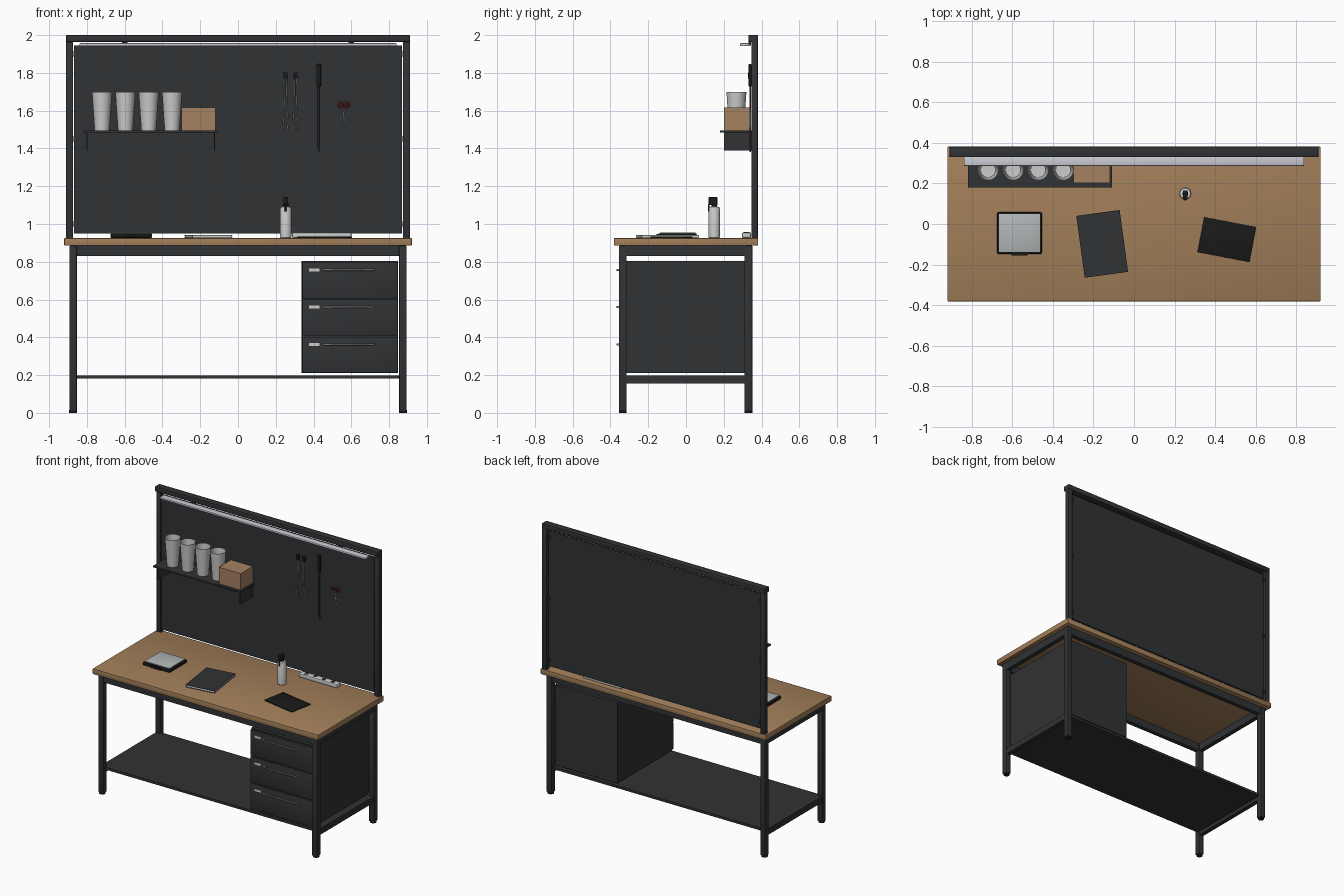
import bpy, bmesh, math
from mathutils import Vector

if "Cube" in bpy.data.objects:
    bpy.data.objects.remove(bpy.data.objects["Cube"])


def material(name, rgb):
    m = bpy.data.materials.new(name)
    m.diffuse_color = (*rgb, 1)
    m.use_nodes = True
    m.node_tree.nodes["Principled BSDF"].inputs["Base Color"].default_value = m.diffuse_color
    return m


STEEL = material("dark_steel", (0.03, 0.032, 0.035))
BLACK = material("black", (0.01, 0.01, 0.01))
WOOD = material("wood", (0.36, 0.21, 0.1))
CARD = material("cardboard", (0.38, 0.22, 0.12))
WHITE = material("white", (0.75, 0.75, 0.72))
METAL = material("metal", (0.45, 0.47, 0.48))
LAMP = material("lamp", (0.6, 0.6, 0.66))
RED = material("red", (0.15, 0.015, 0.015))


def finish(name, bm, mat, smooth=False):
    me = bpy.data.meshes.new(name)
    bmesh.ops.recalc_face_normals(bm, faces=bm.faces)
    bm.to_mesh(me)
    bm.free()
    ob = bpy.data.objects.new(name, me)
    bpy.context.collection.objects.link(ob)
    me.materials.append(mat)
    if smooth:
        bpy.ops.object.select_all(action='DESELECT')
        ob.select_set(True)
        bpy.context.view_layer.objects.active = ob
        bpy.ops.object.shade_smooth_by_angle(angle=math.radians(35))
    return ob


def box(name, x, y, z, mat=STEEL, bevel=0.0, turn=0.0):
    """Box from (min, max) pairs, optionally bevelled and turned about its own centre."""
    bm = bmesh.new()
    bmesh.ops.create_cube(bm, size=1)
    for v in bm.verts:
        v.co = Vector([v.co[i] * (r[1] - r[0]) for i, r in enumerate((x, y, z))])
    if bevel:
        bmesh.ops.bevel(bm, geom=bm.edges[:], offset=bevel, segments=2, profile=0.5, affect='EDGES')
    ob = finish(name, bm, mat, bevel > 0)
    ob.location = [(r[0] + r[1]) / 2 for r in (x, y, z)]
    ob.rotation_euler.z = turn
    return ob


def lathe(name, x, y, profile, mat, sides=32):
    """Spin (radius, z) points about a vertical axis."""
    bm = bmesh.new()
    vs = [bm.verts.new((r, 0, z)) for r, z in profile]
    es = [bm.edges.new(p) for p in zip(vs, vs[1:])]
    bmesh.ops.spin(bm, geom=vs + es, axis=(0, 0, 1), cent=(0, 0, 0),
                   steps=sides, angle=2 * math.pi)
    bmesh.ops.remove_doubles(bm, verts=bm.verts, dist=1e-5)
    ob = finish(name, bm, mat, True)
    ob.location = (x, y, 0)
    return ob


def wire(name, points, radius, mat, closed=False):
    """Round rod along a path."""
    cu = bpy.data.curves.new(name, 'CURVE')
    cu.dimensions = '3D'
    cu.bevel_depth = radius
    cu.bevel_resolution = 2
    cu.use_fill_caps = True
    sp = cu.splines.new('POLY')
    sp.points.add(len(points) - 1)
    for p, co in zip(sp.points, points):
        p.co = (*co, 1)
    sp.use_cyclic_u = closed
    cu.materials.append(mat)
    ob = bpy.data.objects.new(name, cu)
    bpy.context.collection.objects.link(ob)
    return ob


# Table top, legs, feet and rails
box("table_top", (-0.92, 0.92), (-0.382, 0.382), (0.885, 0.925), WOOD, 0.003)
for sx, side in ((-1, "left"), (1, "right")):
    cx = sx * 0.873
    for cy, end in ((-0.335, "front"), (0.33, "back")):
        box(f"{end}_{side}_leg", (cx - 0.02, cx + 0.02), (cy - 0.021, cy + 0.021), (0.01, 0.885), STEEL, 0.003)
        lathe(f"{end}_{side}_foot", cx, cy, [(0, 0), (0.021, 0), (0.021, 0.014), (0, 0.014)], BLACK, 20)
    box(f"{side}_top_rail", (cx - 0.016, cx + 0.016), (-0.316, 0.311), (0.83, 0.885))
    box(f"{side}_lower_rail", (cx - 0.016, cx + 0.016), (-0.316, 0.311), (0.155, 0.182))
    # Upright post of the back panel
    xs = sorted((sx * 0.873, sx * 0.91))
    box(f"{side}_post", xs, (0.346, 0.38), (0.925, 1.966), STEEL, 0.002)
for cy, end in ((-0.335, "front"), (0.33, "back")):
    box(f"{end}_top_rail", (-0.855, 0.855), (cy - 0.016, cy + 0.016), (0.83, 0.885))
box("lower_shelf", (-0.857, 0.857), (-0.335, 0.33), (0.181, 0.199))
for sx, side in ((-1, "left"), (1, "right")):
    xs = sorted((sx * 0.855, sx * 0.888))
    box(f"{side}_shelf_edge", xs, (-0.316, 0.311), (0.181, 0.199))

# Drawer cabinet
box("cabinet_body", (0.337, 0.847), (-0.325, 0.32), (0.21, 0.803))
for i in range(3):
    z = 0.212 + i * 0.197
    box(f"drawer_front_{i + 1}", (0.34, 0.846), (-0.343, -0.325), (z, z + 0.191), STEEL, 0.003)
    h = z + 0.151
    wire(f"drawer_handle_{i + 1}", [(0.455, -0.343, h), (0.455, -0.366, h), (0.72, -0.366, h), (0.72, -0.343, h)],
         0.005, METAL)
    box(f"drawer_label_{i + 1}", (0.377, 0.432), (-0.346, -0.343), (h - 0.008, h + 0.008), WHITE)

# Back panel, header and lamp
box("back_panel", (-0.869, 0.869), (0.347, 0.36), (0.95, 1.945))
box("header_beam", (-0.91, 0.91), (0.33, 0.382), (1.964, 2.0), STEEL, 0.003)
for i in range(2):
    x = (-0.872, 0.86)[i]
    for j, z in enumerate((1.0, 1.45, 1.9)):
        box(f"panel_clip_{i}_{j}", (x, x + 0.012), (0.35, 0.37), (z - 0.015, z + 0.015))
box("lamp_bar", (-0.84, 0.84), (0.286, 0.335), (1.942, 1.957), LAMP, 0.005)
for i, x in enumerate((-0.6, 0.6)):
    box(f"lamp_mount_{i}", (x - 0.015, x + 0.015), (0.332, 0.345), (1.945, 1.966))

# Wall shelf with cups and carton
box("wall_shelf", (-0.82, -0.108), (0.18, 0.347), (1.485, 1.495))
for i, x in enumerate((-0.8, -0.125)):
    box(f"shelf_bracket_{i}", (x - 0.003, x + 0.003), (0.202, 0.347), (1.388, 1.485))
for i in range(4):
    lathe(f"cup_{i + 1}", -0.72 + i * 0.1235, 0.267,
          [(0, 1.495), (0.039, 1.495), (0.053, 1.70), (0.050, 1.70), (0.037, 1.502), (0, 1.5)], WHITE)
box("carton", (-0.298, -0.119), (0.202, 0.342), (1.495, 1.617), CARD)

# Hanging tools: two tweezers, a driver and scissors
for i, x in enumerate((0.252, 0.304)):
    box(f"tweezer_hook_{i}", (x - 0.011, x + 0.011), (0.328, 0.347), (1.77, 1.803), BLACK, 0.003)
    for s in (-1, 1):
        wire(f"tweezer_prong_{i}_{s}", [(x + s * d, 0.338, z) for d, z in
             ((0.007, 1.785), (0.006, 1.7), (0.008, 1.6), (0.012, 1.493))], 0.003, METAL)
box("driver_handle", (0.415, 0.439), (0.331, 0.347), (1.728, 1.847), BLACK, 0.005)
wire("driver_blade", [(0.427, 0.34, 1.735), (0.427, 0.34, 1.40)], 0.005, STEEL)
box("driver_tip", (0.425, 0.434), (0.337, 0.343), (1.38, 1.405), STEEL)
for s in (-1, 1):
    cx = 0.56 + s * 0.016
    ring = [(cx + 0.012 * math.cos(a * math.pi / 8), 0.34, 1.629 + 0.012 * math.sin(a * math.pi / 8))
            for a in range(16)]
    wire(f"scissor_loop_{s}", ring, 0.005, RED, True)
    wire(f"scissor_blade_{s}", [(0.56 + s * 0.013, 0.34, 1.618), (0.56, 0.34, 1.585),
                                (0.56 - s * 0.007, 0.34, 1.512)], 0.0028, METAL)

# Weighing scale
box("scale_body", (-0.676, -0.454), (-0.148, 0.058), (0.926, 0.95), BLACK, 0.007)
box("scale_plate", (-0.667, -0.463), (-0.138, 0.05), (0.95, 0.956), METAL, 0.002)
box("scale_display", (-0.605, -0.525), (-0.155, -0.146), (0.93, 0.946), BLACK)

# Notebook (covers and pages) and tablet
for n, z, g, m in (("lower_cover", (0.925, 0.928), 0, STEEL), ("pages", (0.928, 0.94), 0.003, WHITE),
                   ("upper_cover", (0.94, 0.943), 0, STEEL)):
    box(f"notebook_{n}", (-0.265 + g, -0.049 - g), (-0.252 + g, 0.056 - g), z, m, 0, 0.135)
box("tablet", (0.327, 0.589), (-0.165, 0.011), (0.925, 0.933), BLACK, 0.002, -0.19)

# Spray bottle
lathe("bottle_body", 0.253, 0.15, [(0, 0.925), (0.027, 0.925), (0.03, 0.929), (0.03, 1.08),
                                  (0.026, 1.09), (0.013, 1.093), (0, 1.093)], WHITE)
lathe("bottle_neck", 0.253, 0.15, [(0, 1.09), (0.014, 1.09), (0.014, 1.11), (0, 1.11)], BLACK, 24)
box("spray_head", (0.241, 0.265), (0.12, 0.166), (1.1, 1.142), BLACK, 0.003)
box("spray_trigger", (0.247, 0.259), (0.117, 0.124), (1.065, 1.105), BLACK, 0.002)

# Power strip with sockets
box("power_strip", (0.287, 0.6), (0.296, 0.345), (0.925, 0.955), WHITE, 0.008)
for i in range(4):
    lathe(f"power_socket_{i + 1}", 0.335 + i * 0.072, 0.32,
          [(0, 0.954), (0.015, 0.954), (0.015, 0.9565), (0, 0.9565)], STEEL, 20)
